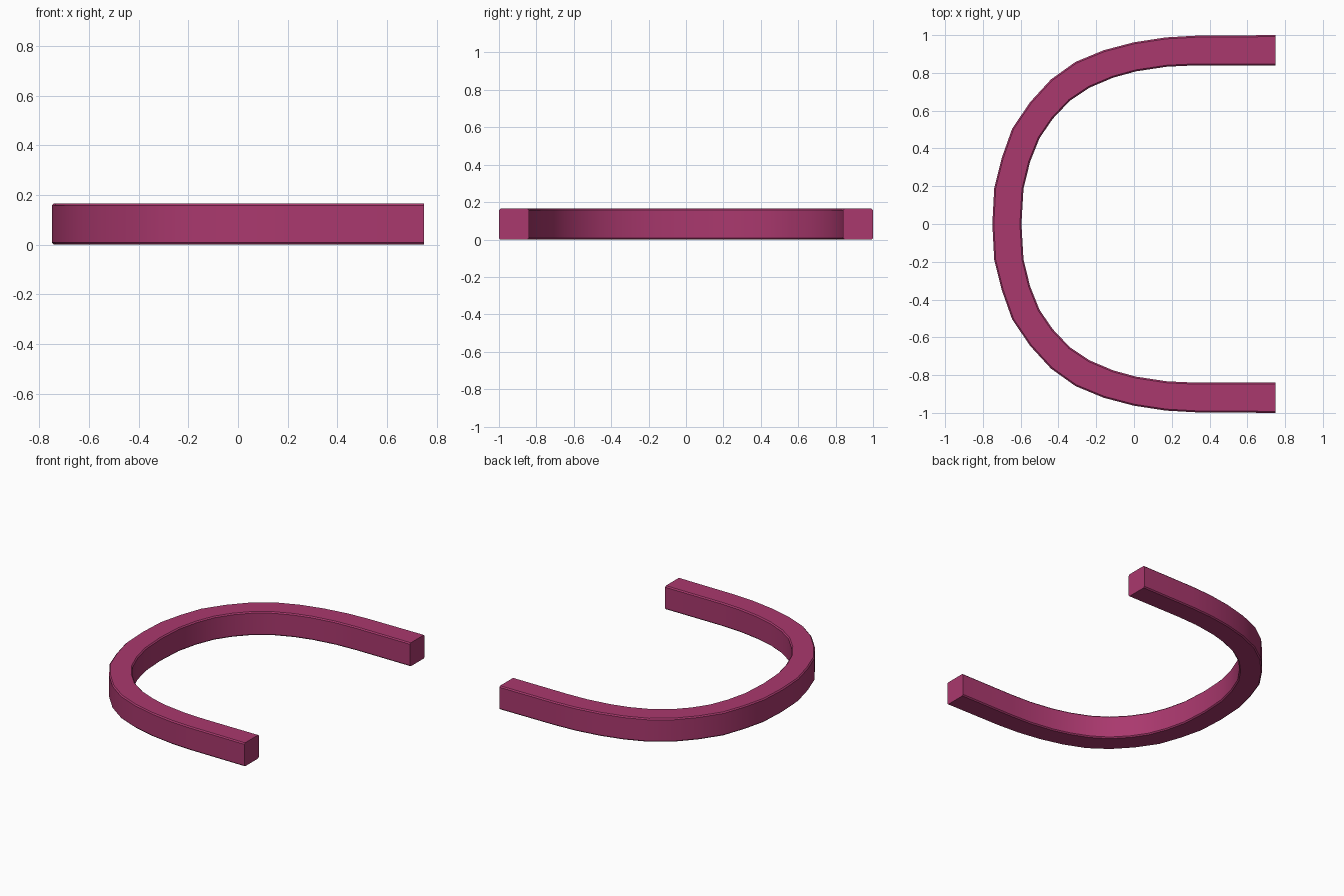
import bpy, bmesh
from mathutils import Vector
from math import radians

if "Cube" in bpy.data.objects:
    bpy.data.objects.remove(bpy.data.objects["Cube"])

H = 0.165   # bar height
C = 0.008   # edge chamfer

# Half outline from the open end to the middle of the arch
outer = [(0.75, 1.0), (0.33, 0.997), (0.17, 0.988), (0.0, 0.962), (-0.16, 0.92), (-0.31, 0.858),
         (-0.44, 0.765), (-0.55, 0.645), (-0.645, 0.505), (-0.70, 0.35), (-0.74, 0.19), (-0.75, 0.0)]
inner = [(0.75, 0.84), (0.33, 0.84), (0.175, 0.833), (0.01, 0.808), (-0.11, 0.775), (-0.235, 0.722),
         (-0.34, 0.652), (-0.43, 0.557), (-0.50, 0.455), (-0.55, 0.33), (-0.585, 0.187), (-0.596, 0.0)]


def mirrored(pts):
    return pts + [(x, -y) for x, y in reversed(pts[:-1])]


def section(bm, o, i):
    """Chamfered square section between an outer and an inner point."""
    o, i = Vector((*o, 0)), Vector((*i, 0))
    d = (i - o).normalized() * C
    pts = [(o + d, 0), (i - d, 0), (i, C), (i, H - C),
           (i - d, H), (o + d, H), (o, H - C), (o, C)]
    return [bm.verts.new((p.x, p.y, z)) for p, z in pts]


# Sweep the section along the arch
bm = bmesh.new()
rings = [section(bm, o, i) for o, i in zip(mirrored(outer), mirrored(inner))]
for a, b in zip(rings, rings[1:]):
    for k in range(8):
        n = (k + 1) % 8
        bm.faces.new((a[k], a[n], b[n], b[k]))
bm.faces.new(rings[0])
bm.faces.new(rings[-1])
bmesh.ops.recalc_face_normals(bm, faces=bm.faces[:])
mesh = bpy.data.meshes.new("curved_bar")
bm.to_mesh(mesh)
bm.free()

bar = bpy.data.objects.new("curved_bar", mesh)
bpy.context.collection.objects.link(bar)
mat = bpy.data.materials.new("magenta")
mat.diffuse_color = (0.40, 0.04, 0.155, 1)
mat.use_nodes = True
mat.node_tree.nodes["Principled BSDF"].inputs["Base Color"].default_value = mat.diffuse_color
mesh.materials.append(mat)

# Smooth along the curve, crisp at the chamfers
bpy.context.view_layer.objects.active = bar
bar.select_set(True)
bpy.ops.object.shade_smooth_by_angle(angle=radians(30))
